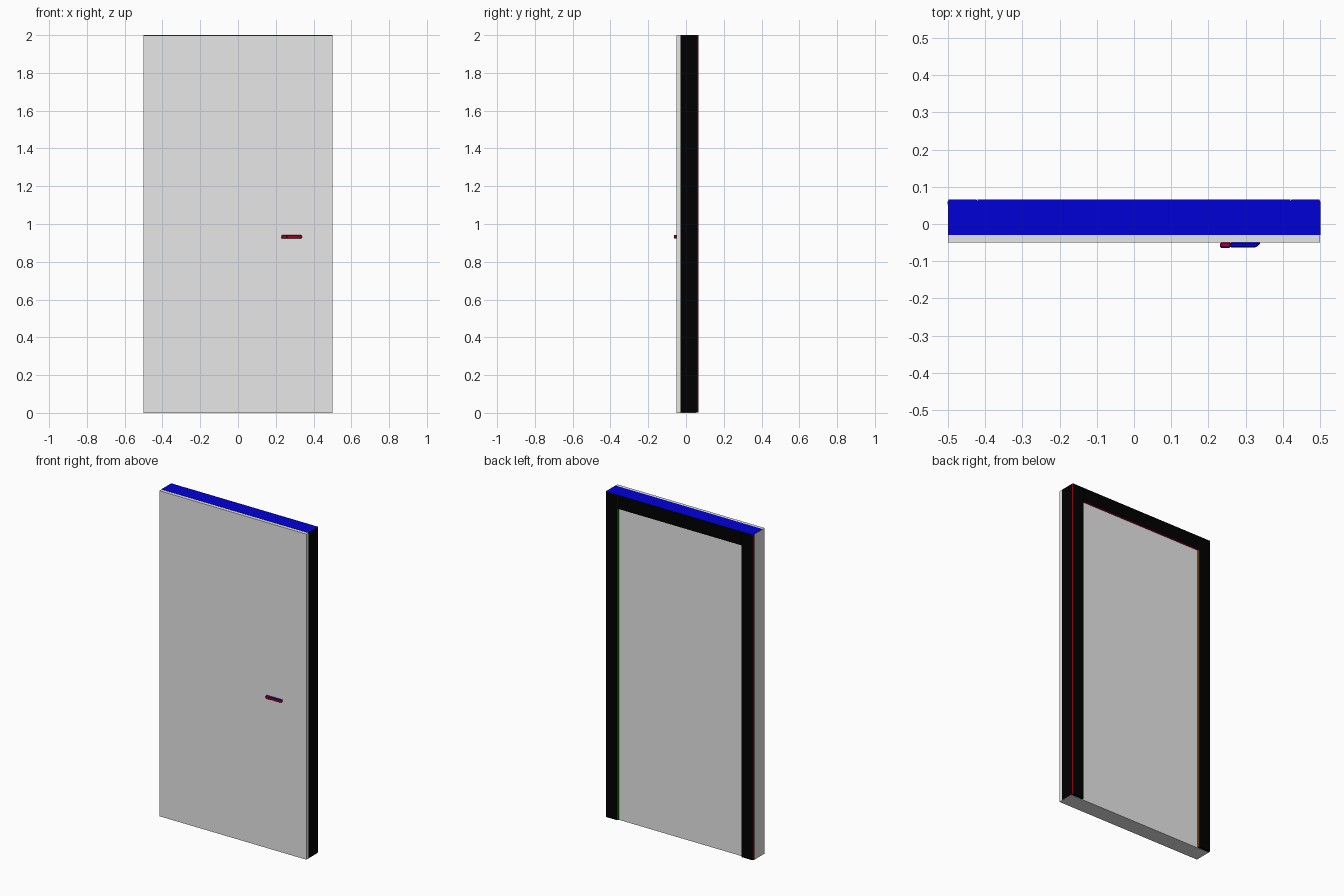
import bpy
import bmesh

cube = bpy.data.objects.get("Cube")
if cube:
    bpy.data.objects.remove(cube, do_unlink=True)


def make_material(name, colour):
    mat = bpy.data.materials.new(name)
    mat.use_nodes = True
    rgba = (*colour, 1.0)
    mat.diffuse_color = rgba
    mat.node_tree.nodes["Principled BSDF"].inputs["Base Color"].default_value = rgba
    return mat


GREY, BLACK, BLUE, RED, GREEN, CRIMSON = range(6)
MATERIALS = [
    make_material("light grey", (0.8, 0.8, 0.8)),
    make_material("black", (0, 0, 0)),
    make_material("blue", (0, 0, 0.68)),
    make_material("red", (0.42, 0, 0.015)),
    make_material("green", (0, 0.2, 0)),
    make_material("crimson", (0.36, 0, 0.08)),
]


def prism(name, outline, bottom, top, rule, bevel=0):
    """Extrude an xy outline upward and colour each face by its normal and centre."""
    bm = bmesh.new()
    base = bm.faces.new([bm.verts.new((x, y, bottom)) for x, y in outline])
    grown = bmesh.ops.extrude_face_region(bm, geom=[base])["geom"]
    verts = [g for g in grown if isinstance(g, bmesh.types.BMVert)]
    bmesh.ops.translate(bm, verts=verts, vec=(0, 0, top - bottom))
    bmesh.ops.recalc_face_normals(bm, faces=bm.faces)
    if bevel:
        bmesh.ops.bevel(bm, geom=bm.edges[:], offset=bevel, segments=1,
                        affect='EDGES', clamp_overlap=True)
    bm.normal_update()
    for face in bm.faces:
        face.material_index = rule(face.normal, face.calc_center_median())
    mesh = bpy.data.meshes.new(name)
    bm.to_mesh(mesh)
    bm.free()
    for mat in MATERIALS:
        mesh.materials.append(mat)
    obj = bpy.data.objects.new(name, mesh)
    bpy.context.collection.objects.link(obj)


def rectangle(x0, x1, y0, y1):
    return [(x0, y0), (x1, y0), (x1, y1), (x0, y1)]


FRONT, FRAME_FRONT, PANEL_BACK, FRAME_BACK = -0.05, -0.03, 0.052, 0.066
INNER, HEIGHT, BAR = 0.42, 2.0, 0.084


# Door panel
prism("door_panel", rectangle(-0.5, 0.5, FRONT, PANEL_BACK), 0, HEIGHT - 0.001,
      lambda n, c: GREY)


# Frame posts, chamfered along both back edges
def post_colour(n, c):
    if n.z > 0.5:
        return BLUE
    if n.x * c.x < 0 and abs(n.x) > 0.2:
        return RED if n.x > 0 and n.y > 0.1 else GREEN
    if abs(n.x) > 0.2 and n.y > 0.1:
        return RED
    return BLACK


for side, label, outer in ((1, "left", 0.5004), (-1, "right", 0.4996)):
    outline = [(INNER, FRAME_FRONT), (outer, FRAME_FRONT), (outer, PANEL_BACK),
               (0.5008, PANEL_BACK), (0.5008, 0.06), (0.498, FRAME_BACK),
               (INNER + 0.003, FRAME_BACK), (INNER, 0.06)]
    prism(label + "_frame_post", [(side * x, y) for x, y in outline],
          0.002, HEIGHT, post_colour)


# Frame top bar
def bar_colour(n, c):
    if n.z > 0.5:
        return BLUE
    return RED if n.z < -0.5 else BLACK


prism("frame_top_bar", rectangle(-INNER, INNER, FRAME_FRONT, FRAME_BACK),
      HEIGHT - BAR, HEIGHT, bar_colour)


# Handle: mounting block and a lever with a slanted tip, both softly chamfered
def block_colour(n, c):
    return CRIMSON if n.z > 0.5 else RED


def lever_colour(n, c):
    return BLUE if n.z > 0.5 else RED


prism("handle_block", rectangle(0.231, 0.26, -0.064, FRONT), 0.922, 0.942,
      block_colour, 0.003)
prism("handle_lever", [(0.258, FRONT), (0.258, -0.063), (0.328, -0.063), (0.341, FRONT)],
      0.923, 0.941, lever_colour, 0.003)
